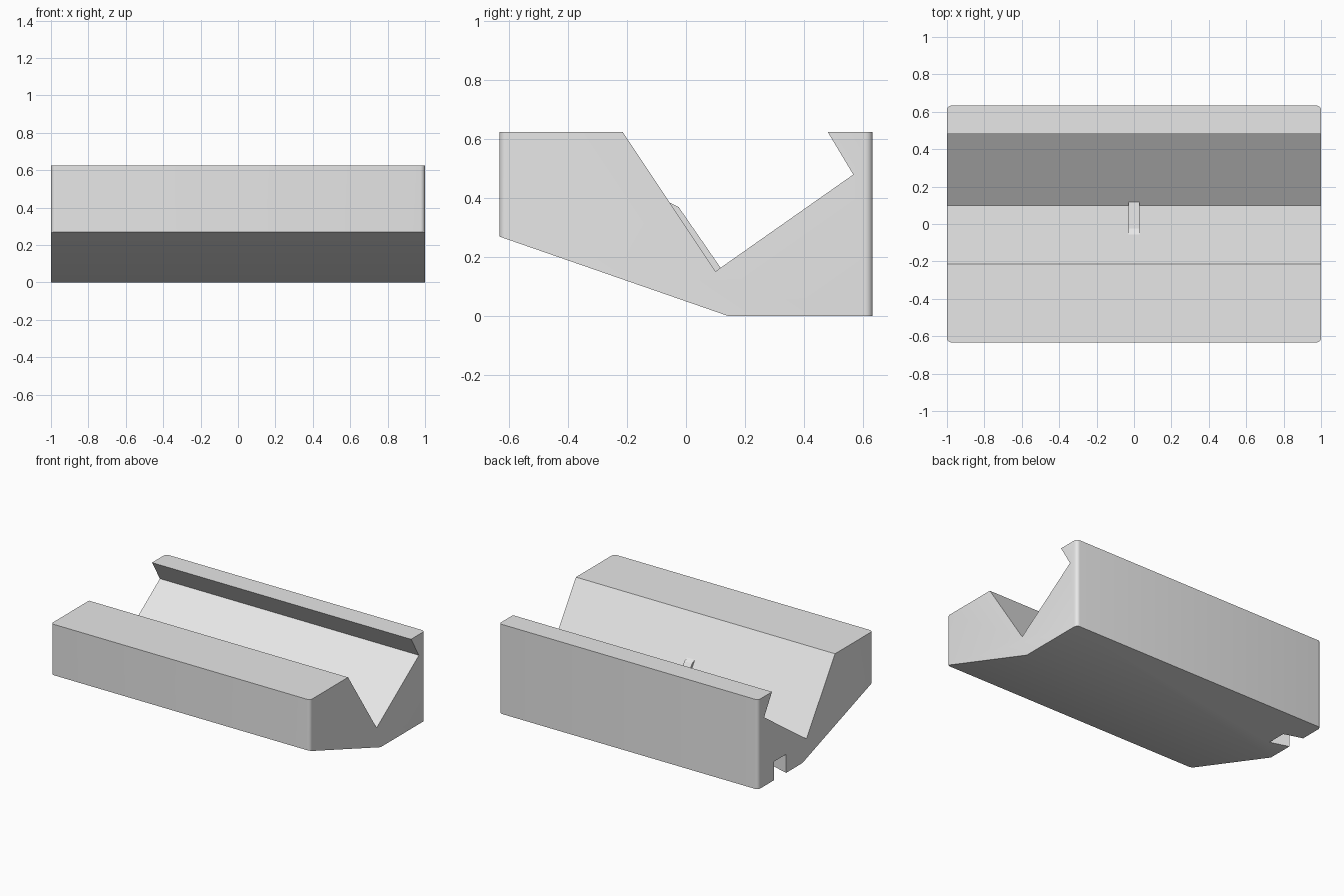
import bpy, bmesh

cube = bpy.data.objects.get("Cube")
if cube:
    bpy.data.objects.remove(cube, do_unlink=True)

grey = bpy.data.materials.new("light grey plastic")
grey.use_nodes = True
grey.diffuse_color = (0.8, 0.8, 0.8, 1)
grey.node_tree.nodes["Principled BSDF"].inputs["Base Color"].default_value = (0.8, 0.8, 0.8, 1)


def prism(name, points, place, depth, bevel_test=None):
    """Extrude a 2D outline by the depth vector, then round chosen edges."""
    bm = bmesh.new()
    face = bm.faces.new([bm.verts.new(place(a, b)) for a, b in points])
    out = bmesh.ops.extrude_face_region(bm, geom=[face], use_keep_orig=True)
    verts = [v for v in out["geom"] if isinstance(v, bmesh.types.BMVert)]
    bmesh.ops.translate(bm, verts=verts, vec=depth)
    bmesh.ops.recalc_face_normals(bm, faces=bm.faces)
    if bevel_test:
        edges = [e for e in bm.edges if bevel_test(e)]
        bmesh.ops.bevel(bm, geom=edges, offset=0.025, segments=5,
                        profile=0.5, affect="EDGES")
    mesh = bpy.data.meshes.new(name)
    bm.to_mesh(mesh)
    bm.free()
    mesh.materials.append(grey)
    obj = bpy.data.objects.new(name, mesh)
    bpy.context.collection.objects.link(obj)
    return obj


def outer_vertical(edge):
    a, b = (v.co for v in edge.verts)
    return abs(a.y - b.y) < 1e-4 and abs(a.x - b.x) < 1e-4 and abs(a.y) > 0.62


# Stand body: V-shaped cradle with a sloped underside
body_outline = [(-0.633, 0.27), (0.145, 0), (0.633, 0), (0.633, 0.625),
                (0.48, 0.625), (0.567, 0.48), (0.1, 0.152),
                (-0.215, 0.625), (-0.633, 0.625)]
body = prism("stand_body", body_outline, lambda y, z: (-1, y, z), (2, 0, 0), outer_vertical)

# Cable notch, angled towards the middle, open at one end and underneath
notch_outline = [(-1.1, 0.355), (-0.87, 0.286), (-0.87, 0.42), (-1.1, 0.489)]
cutter = prism("notch_cutter", notch_outline, lambda x, y: (x, y, -0.1), (0, 0, 0.23))
cutter.hide_render = True
cut = body.modifiers.new("cable_notch", "BOOLEAN")
cut.object = cutter
cut.operation = "DIFFERENCE"
cut.solver = "EXACT"
bpy.context.view_layer.objects.active = body
body.select_set(True)
bpy.ops.object.modifier_apply(modifier=cut.name)
bpy.data.objects.remove(cutter, do_unlink=True)
bpy.ops.object.shade_smooth_by_angle(angle=0.5)

# Small raised strip on the front wall of the cradle
strip_outline = [(-0.055, 0.385), (-0.025, 0.37), (0.118, 0.163), (0.1, 0.15)]
prism("cable_strip", strip_outline, lambda y, z: (-0.03, y, z), (0.06, 0, 0))
